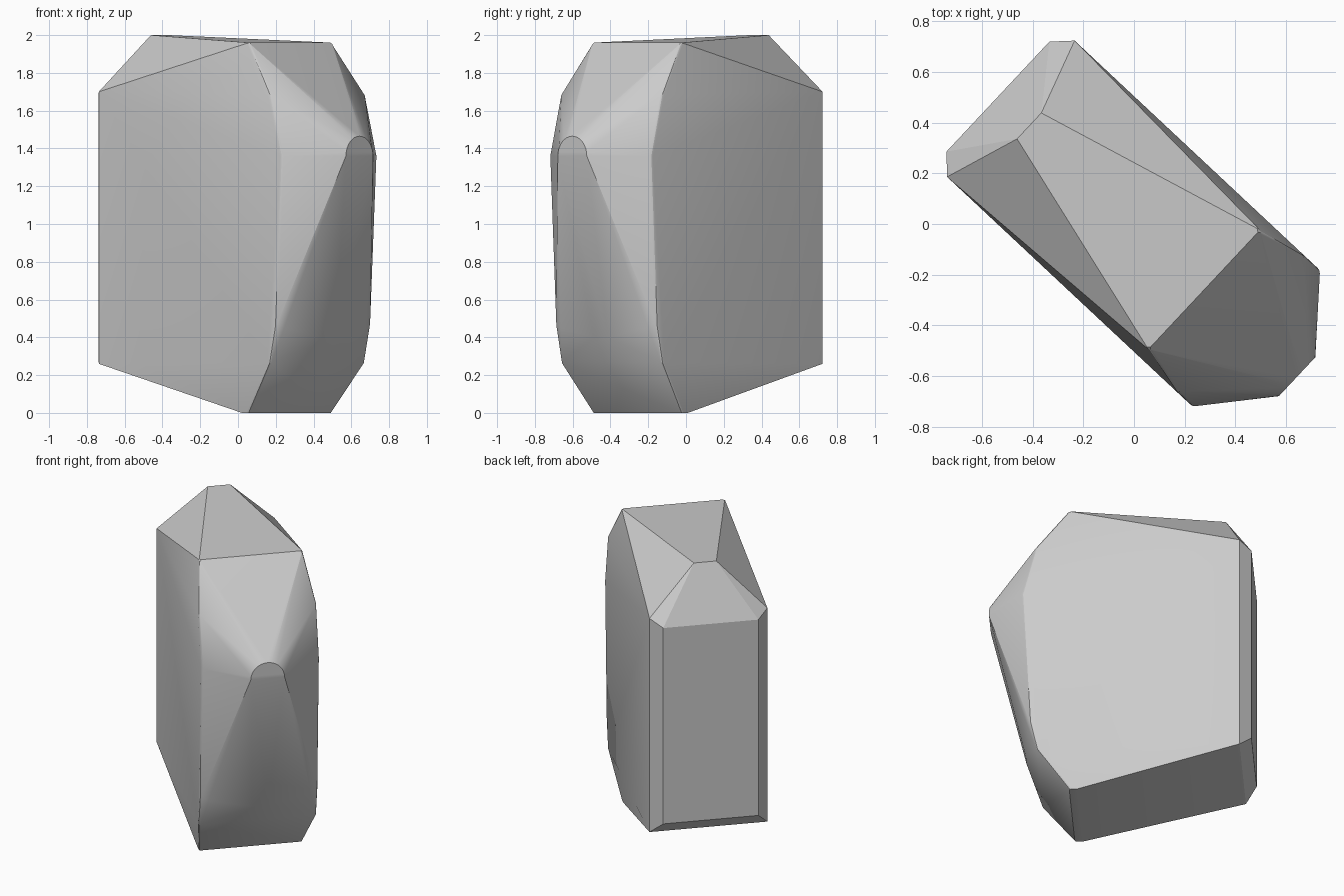
import bpy
import bmesh
from math import cos, sin, pi, radians
from mathutils import Matrix

cube = bpy.data.objects.get("Cube")
if cube:
    bpy.data.objects.remove(cube, do_unlink=True)


def make_material(name, value):
    mat = bpy.data.materials.new(name)
    mat.use_nodes = True
    colour = (value, value, value, 1)
    mat.diffuse_color = colour
    mat.node_tree.nodes["Principled BSDF"].inputs["Base Color"].default_value = colour
    return mat


HALF = 0.368      # half thickness of the slab
CAP = 0.322       # half thickness at the tapered top and bottom
NOSE = 0.881      # reach of the nose
NOSE_Z = 1.36
NOSE_R = 0.105

# One side of the block: (along, across, height)
side = [(u, HALF, z) for u, z in
        ((0.573, 0.26), (0.614, 0.45), (0.66, NOSE_Z), (0.573, 1.69),
         (-0.665, 1.70), (-0.665, 0.26))]
# Tapered bottom edge and top front corner
side += [(0.33, CAP, 0), (0.379, CAP, 0), (0.379, CAP, 1.96)]
# Narrow rear ridge and bevelled back panel
side += [(-0.566, 0.07, 2.0), (-0.735, 0.297, 1.66), (-0.735, 0.297, 0.34)]
# Chin crease
side += [(0.632, 0.318, 0.45), (0.66, 0.05, 0.4)]
# Half-round nose
steps = 8
side += [(NOSE, NOSE_R * cos(a), NOSE_Z + NOSE_R * sin(a))
         for a in (i * pi / 2 / steps for i in range(steps + 1))]

# Mirror the points and wrap them in a convex shell
bm = bmesh.new()
for sign in (1, -1):
    for u, v, z in side:
        bm.verts.new((u, v * sign, z))
bmesh.ops.remove_doubles(bm, verts=bm.verts, dist=0.001)
hull = bmesh.ops.convex_hull(bm, input=bm.verts)
loose = [v for v in bm.verts if not v.link_faces]
bmesh.ops.delete(bm, geom=loose, context="VERTS")
bmesh.ops.dissolve_limit(bm, angle_limit=radians(1.5), verts=bm.verts, edges=bm.edges)

# Soften the front side seams
seams = [e for e in bm.edges
         if all(abs(v.co.y) > CAP - 0.002 and v.co.x > 0.35 for v in e.verts)
         and e.verts[0].co.y * e.verts[1].co.y > 0]
bmesh.ops.bevel(bm, geom=seams, offset=0.012, segments=2, profile=0.5,
                affect="EDGES", clamp_overlap=True)
bmesh.ops.recalc_face_normals(bm, faces=bm.faces)

# Turn the block so its nose points to the front corner
bm.transform(Matrix.Rotation(radians(-43.1), 4, "Z"))

mesh = bpy.data.meshes.new("faceted_block")
bm.to_mesh(mesh)
bm.free()
block = bpy.data.objects.new("faceted_block", mesh)
bpy.context.collection.objects.link(block)
mesh.materials.append(make_material("plain grey", 0.6))

bpy.ops.object.select_all(action="DESELECT")
block.select_set(True)
bpy.context.view_layer.objects.active = block
bpy.ops.object.shade_smooth_by_angle(angle=radians(20))
